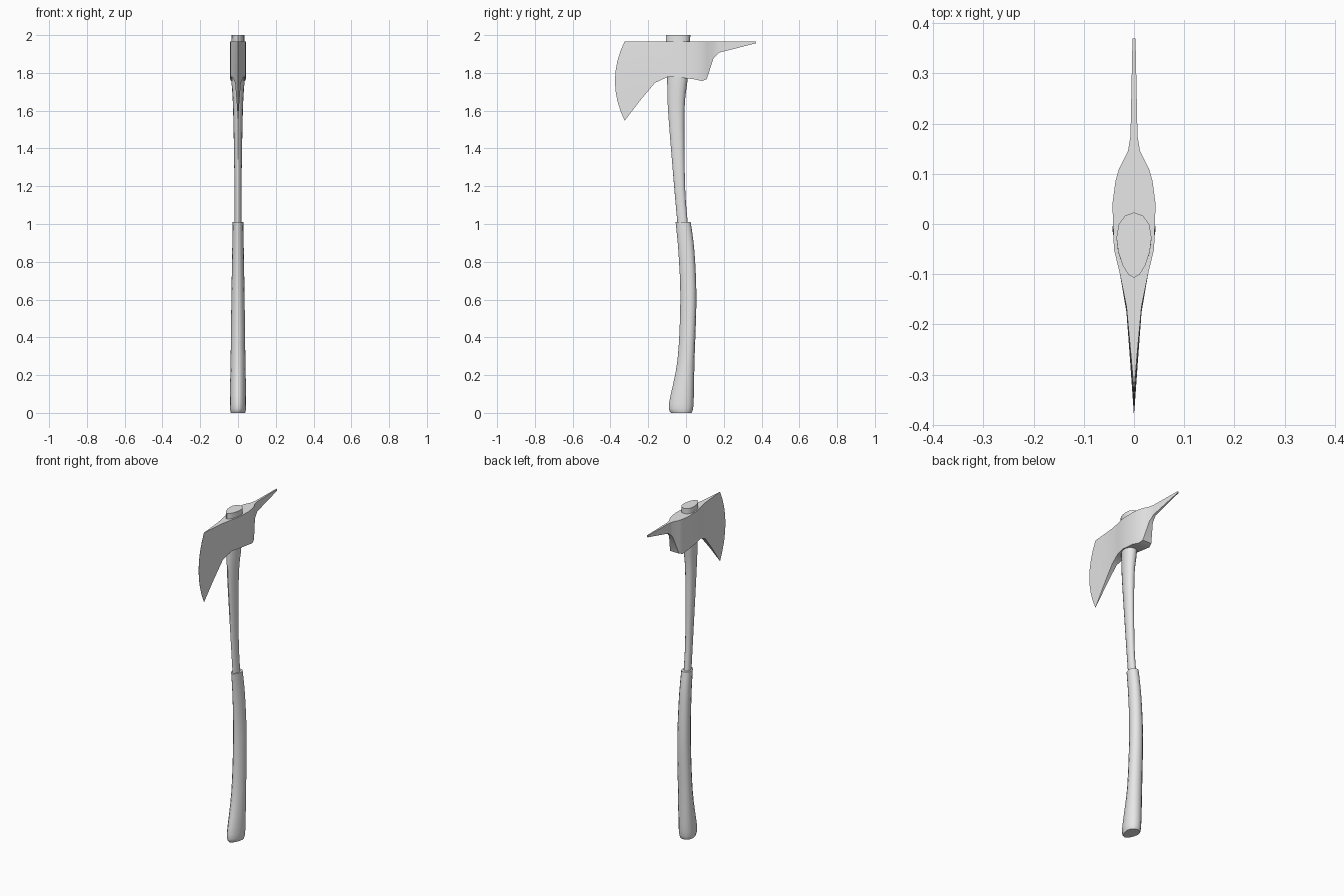
import bpy
import bmesh
from math import sin, cos, tau
from mathutils import Vector

cube = bpy.data.objects.get("Cube")
if cube:
    bpy.data.objects.remove(cube, do_unlink=True)

GREY = (0.8, 0.8, 0.8, 1)
grey = bpy.data.materials.new("plain grey")
grey.use_nodes = True
grey.diffuse_color = GREY
grey.node_tree.nodes["Principled BSDF"].inputs["Base Color"].default_value = GREY


def loft(name, rings, angle):
    """Skin closed rings of equal length into one solid part."""
    bm = bmesh.new()
    loops = [[bm.verts.new(point) for point in ring] for ring in rings]
    for lower, upper in zip(loops, loops[1:]):
        for i in range(len(lower)):
            bm.faces.new((lower[i - 1], lower[i], upper[i], upper[i - 1]))
    bm.faces.new(loops[0])
    bm.faces.new(loops[-1])
    bmesh.ops.remove_doubles(bm, verts=bm.verts[:], dist=0.0001)
    bmesh.ops.recalc_face_normals(bm, faces=bm.faces[:])
    mesh = bpy.data.meshes.new(name)
    bm.to_mesh(mesh)
    bm.free()
    mesh.materials.append(grey)
    obj = bpy.data.objects.new(name, mesh)
    bpy.context.collection.objects.link(obj)
    bpy.ops.object.select_all(action="DESELECT")
    obj.select_set(True)
    bpy.context.view_layer.objects.active = obj
    bpy.ops.object.shade_smooth_by_angle(angle=angle)


def smooth_path(stations, steps=4):
    """Pass a smooth curve through the given stations."""
    points = [Vector(station) for station in stations]
    padded = [points[0], *points, points[-1]]
    path = []
    for before, start, end, after in zip(padded, padded[1:], padded[2:], padded[3:]):
        leave, arrive = (end - before) / 2, (after - start) / 2
        for step in range(steps):
            t = step / steps
            ease = t * t * (3 - 2 * t)
            path.append(start.lerp(end, ease)
                        + leave * t * (1 - t) ** 2 - arrive * t * t * (1 - t))
    return path + [points[-1]]


def egg_ring(station, sides=14):
    """Handle section: oval, with its narrow end towards the blade."""
    z, front, back, half = station
    middle, depth = (front + back) / 2, (back - front) / 2
    angles = [tau * i / sides for i in range(sides)]
    return [(half * sin(a) * (1 - cos(a) / 4), middle - depth * cos(a), z)
            for a in angles]


def handle_part(name, stations):
    loft(name, [egg_ring(station) for station in smooth_path(stations)], 0.9)


# Grip sleeve, swelling towards the foot: height, front, back, half width
handle_part("grip", [
    (0, -0.08, 0.03, 0.037),
    (0.05, -0.09, 0.04, 0.042),
    (0.28, -0.045, 0.045, 0.038),
    (0.6, -0.03, 0.055, 0.034),
    (0.85, -0.04, 0.045, 0.03),
    (1.01, -0.055, 0.025, 0.027)])

# Bare shaft, running up through the eye of the head
handle_part("shaft", [
    (1, -0.045, 0.01, 0.018),
    (1.2, -0.063, -0.005, 0.018),
    (1.6, -0.095, -0.008, 0.025),
    (1.78, -0.1, 0.01, 0.034),
    (2, -0.107, 0.023, 0.034)])


def head_ring(y, drop, half, top=1.967, rows=8):
    """Upright slice of the head, bowed forward near the cutting edge."""
    bow = max(0, -0.12 - y) / 4
    side = []
    for row in range(rows + 1):
        t = row / rows
        side.append((half, y - bow * 4 * t * (1 - t), top - drop * t))
    return side + [(-x, forward, z) for x, forward, z in reversed(side)]


# Axe head from cutting edge to spike tip: y, depth below the top, half width
head_slices = [
    (-0.325, 0.42, 0.0005),
    (-0.24, 0.31, 0.008),
    (-0.165, 0.22, 0.015),
    (-0.1, 0.19, 0.028),
    (-0.05, 0.19, 0.04),
    (0.04, 0.2, 0.043),
    (0.085, 0.21, 0.037),
    (0.11, 0.2, 0.03),
    (0.145, 0.09, 0.012),
    (0.175, 0.06, 0.007),
    (0.37, 0.01, 0.003)]
loft("axe_head", [head_ring(*piece) for piece in head_slices], 0.6)
